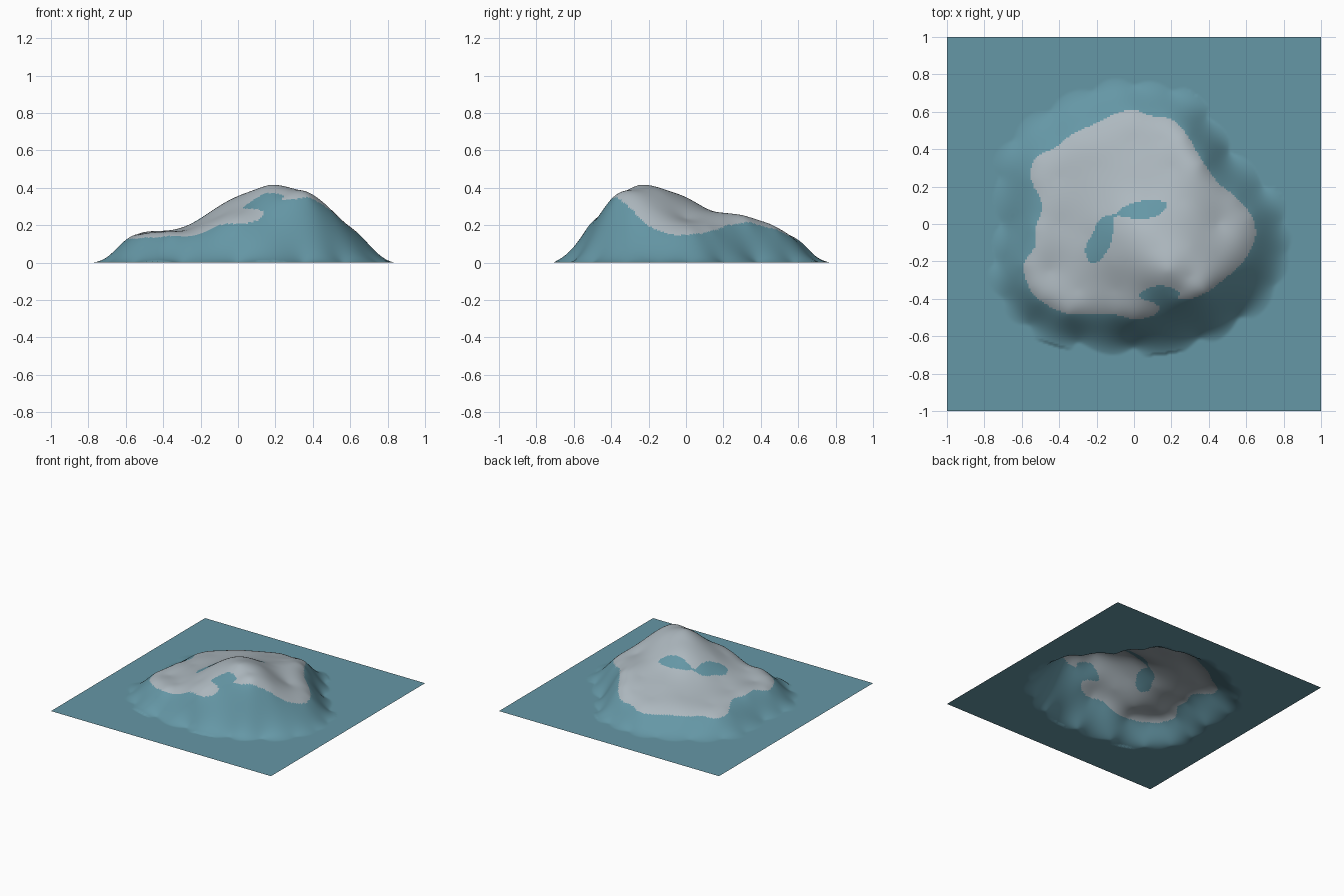
import bpy
import bmesh
import math
from mathutils import Vector

cube = bpy.data.objects.get("Cube")
if cube:
    bpy.data.objects.remove(cube)

# Edge of the rocky cap, with its height
CAP_RIM = [
    (0, .61, .115), (.08, .58, .13), (.2, .56, .14), (.28, .48, .18), (.37, .33, .22),
    (.45, .22, .2), (.55, .14, .17), (.63, .04, .155), (.65, -.06, .15), (.6, -.18, .185),
    (.5, -.28, .275), (.38, -.37, .35), (.3, -.4, .34), (.24, -.4, .335), (.24, -.36, .36),
    (.15, -.33, .37), (.06, -.35, .32), (.03, -.39, .29), (.1, -.42, .285), (.14, -.45, .265),
    (.1, -.49, .225), (0, -.51, .21), (-.1, -.485, .2), (-.35, -.48, .145), (-.5, -.41, .135),
    (-.56, -.34, .13), (-.59, -.22, .13), (-.53, -.12, .155), (-.53, -.03, .15), (-.49, .1, .15),
    (-.55, .24, .115), (-.53, .35, .1), (-.42, .41, .115), (-.33, .48, .115), (-.2, .54, .115),
    (-.1, .59, .11)]

# Peak, shoulders and terraces inside the cap
SUMMITS = [
    (.18, -.25, .415), (.3, -.28, .39), (.12, -.13, .39), (0, -.2, .35), (0, 0, .335),
    (.1, 0, .35), (.08, .14, .27), (.25, .12, .28), (-.08, -.05, .31), (-.12, -.2, .285),
    (-.26, -.06, .2), (-.3, -.2, .185), (-.15, .1, .23), (-.1, -.35, .25), (-.3, -.35, .17),
    (-.45, -.25, .155), (-.4, 0, .165), (-.4, .25, .15), (-.2, .3, .18), (0, .3, .215),
    (0, .45, .175), (.2, .3, .235), (.15, .45, .19), (.3, 0, .31), (.45, 0, .235),
    (.45, -.15, .3), (.3, -.12, .37)]

# Foot of the hill
FOOT = [
    (0, .74), (.2, .71), (.39, .57), (.51, .38), (.69, .2), (.8, .02), (.82, -.15),
    (.75, -.33), (.56, -.5), (.35, -.61), (0, -.66), (-.3, -.63), (-.56, -.54),
    (-.7, -.4), (-.74, -.2), (-.71, 0), (-.72, .25), (-.64, .45), (-.45, .6), (-.22, .71)]

# Bare patch on the steep step below the peak
STEP_PATCH = [
    (-.1, .04), (0, .03), (.1, .035), (.17, .08), (.16, .12), (.05, .125), (-.04, .1),
    (-.1, .055), (-.18, .03), (-.22, -.05), (-.26, -.13), (-.24, -.2), (-.19, -.2),
    (-.13, -.12), (-.11, -.03)]


def rounded(points, steps=4):
    """Closed smooth curve through the points."""
    pts = [Vector(p[:2]) for p in points]
    n = len(pts)
    curve = []
    for i in range(n):
        a, b, c, d = (pts[(i + k) % n] for k in range(-1, 3))
        for s in range(steps):
            t = s / steps
            curve.append(b + (c - a) * t / 2 + (a - b * 2.5 + c * 2 - d / 2) * t * t
                         + (b * 3 - a - c * 3 + d) * t ** 3 / 2)
    return [(p.x, p.y) for p in curve]


def inside(x, y, loop):
    """Ray test of a point against a closed loop."""
    hit = False
    px, py = loop[-1]
    for qx, qy in loop:
        if (qy > y) != (py > y) and x < (px - qx) * (y - qy) / (py - qy) + qx:
            hit = not hit
        px, py = qx, qy
    return hit


def kernel(dx, dy):
    """Bending of a thin sheet."""
    q = dx * dx + dy * dy
    return q * math.log(q) / 2 if q > 0 else 0.0


def solve(rows):
    """Gaussian elimination on rows that end with the right-hand side."""
    n = len(rows)
    for i in range(n):
        best = max(range(i, n), key=lambda k: abs(rows[k][i]))
        rows[i], rows[best] = rows[best], rows[i]
        for k in range(i + 1, n):
            f = rows[k][i] / rows[i][i]
            if f:
                rows[k] = [u - f * v for u, v in zip(rows[k], rows[i])]
    result = [0.0] * n
    for i in reversed(range(n)):
        known = sum(rows[i][k] * result[k] for k in range(i + 1, n))
        result[i] = (rows[i][n] - known) / rows[i][i]
    return result


def fit_surface(points, slack):
    """Smooth height function that passes close to the points."""
    rows = []
    for i, (x, y, z) in enumerate(points):
        row = [kernel(x - p[0], y - p[1]) for p in points]
        row[i] += slack
        rows.append(row + [1, x, y, z])
    for values in ([1] * len(points), [p[0] for p in points], [p[1] for p in points]):
        rows.append(values + [0, 0, 0, 0])
    *weights, base, slope_x, slope_y = solve(rows)
    terms = [(w, p[0], p[1]) for w, p in zip(weights, points)]

    def height(x, y):
        bend = sum(w * kernel(x - px, y - py) for w, px, py in terms)
        return base + slope_x * x + slope_y * y + bend
    return height


def make_material(name, colour):
    mat = bpy.data.materials.new(name)
    mat.use_nodes = True
    mat.diffuse_color = (*colour, 1)
    mat.node_tree.nodes["Principled BSDF"].inputs["Base Color"].default_value = (*colour, 1)
    return mat


# Height of the land: cap, foot and flat surroundings
controls = CAP_RIM + SUMMITS
for scale in (1, 1.08, 1.25):
    controls = controls + [(x * scale, y * scale, 0) for x, y in FOOT]
height = fit_surface(controls, 0.0006)

foot_loop = rounded([(x * 1.07, y * 1.07) for x, y in FOOT])
cap_loop = rounded(CAP_RIM)
patch_loop = rounded(STEP_PATCH)

# Terrain sheet, raised within the foot of the hill
bm = bmesh.new()
bmesh.ops.create_grid(bm, x_segments=220, y_segments=220, size=1)
for v in bm.verts:
    x, y = v.co.xy
    if inside(x, y, foot_loop):
        v.co.z = max(0, height(x, y))

# Grey rock on the cap, blue on the flanks, patch and ground
for f in bm.faces:
    f.smooth = True
    x, y = f.calc_center_median().xy
    on_cap = inside(x, y, cap_loop) and not inside(x, y, patch_loop)
    f.material_index = 1 if on_cap else 0

mesh = bpy.data.meshes.new("terrain")
bm.to_mesh(mesh)
bm.free()
mesh.materials.append(make_material("teal blue", (0.13, 0.31, 0.38)))
mesh.materials.append(make_material("pale grey rock", (0.42, 0.48, 0.52)))
terrain = bpy.data.objects.new("terrain", mesh)
bpy.context.collection.objects.link(terrain)
